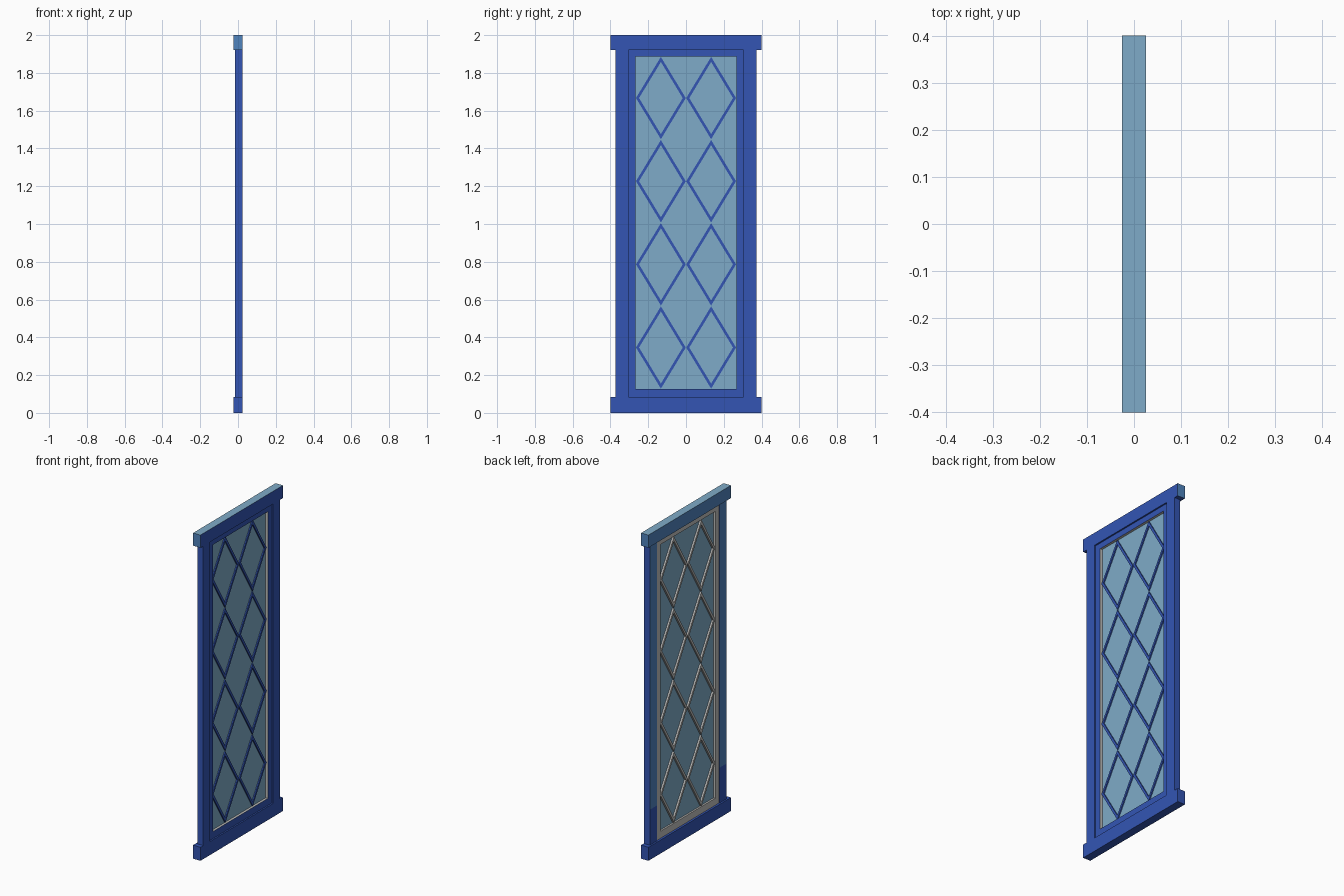
import bpy, bmesh

if "Cube" in bpy.data.objects:
    bpy.data.objects.remove(bpy.data.objects["Cube"])

def srgb(r, g, b):
    f = lambda c: c / 12.92 if c <= 0.04045 else ((c + 0.055) / 1.055) ** 2.4
    return (f(r / 255), f(g / 255), f(b / 255), 1)

def mat(name, rgb):
    m = bpy.data.materials.new(name)
    m.diffuse_color = srgb(*rgb)
    m.use_nodes = True
    m.node_tree.nodes["Principled BSDF"].inputs["Base Color"].default_value = m.diffuse_color
    return m

BLUE = mat("frame blue", (51, 85, 180))
STEEL = mat("steel blue", (80, 132, 190))
PALE = mat("pale glass blue", (127, 171, 200))
GREY = mat("lead grey", (190, 190, 188))

def finish(name, bm, mats, rule=None):
    bmesh.ops.recalc_face_normals(bm, faces=bm.faces)
    if rule:
        for f in bm.faces:
            f.material_index = rule(f.normal, f.calc_center_median())
    me = bpy.data.meshes.new(name)
    bm.to_mesh(me)
    bm.free()
    for m in mats:
        me.materials.append(m)
    ob = bpy.data.objects.new(name, me)
    bpy.context.collection.objects.link(ob)
    return ob

def box(name, x, y, z, mats, rule=None, cuts=()):
    bm = bmesh.new()
    bmesh.ops.create_cube(bm, size=1)
    for v in bm.verts:
        v.co = [lo if c < 0 else hi for c, (lo, hi) in zip(v.co, (x, y, z))]
    for h in cuts:
        bmesh.ops.bisect_plane(bm, geom=bm.verts[:] + bm.edges[:] + bm.faces[:],
                               plane_co=(0, 0, h), plane_no=(0, 0, 1))
    return finish(name, bm, mats, rule)

def add_ring(bm, outer, inner, x0, x1):
    """Hollow four-sided frame in the YZ plane, from x0 to x1."""
    o0, i0, o1, i1 = [[bm.verts.new((x, y, z)) for y, z in loop]
                      for x, loop in ((x0, outer), (x0, inner), (x1, outer), (x1, inner))]
    for k in range(4):
        n = (k + 1) % 4
        for a, b in ((o0, i0), (i0, i1), (i1, o1), (o1, o0)):
            bm.faces.new((a[k], a[n], b[n], b[k]))

def rect(y, z0, z1):
    return [(-y, z0), (y, z0), (y, z1), (-y, z1)]

def diamond(cy, cz, a, b):
    return [(cy - a, cz), (cy, cz - b), (cy + a, cz), (cy, cz + b)]

# Sill and head rails
box("sill", (-0.025, 0.025), (-0.4, 0.4), (0, 0.083), [BLUE])
box("head", (-0.025, 0.025), (-0.4, 0.4), (1.922, 2), [BLUE, STEEL, PALE],
    lambda n, c: 2 if n.z > 0.5 else 1 if n.x < -0.5 or abs(n.y) > 0.5 else 0)

# Side jambs: steel blue on the back except near the sill
for side, y in (("left", (-0.373, -0.305)), ("right", (0.305, 0.373))):
    box(side + "_jamb", (-0.015, 0.025), y, (0.083, 1.922), [BLUE, STEEL],
        lambda n, c: 1 if n.x < -0.5 and c.z > 0.3 else 0, cuts=[0.3])

# Sash: blue on one side, grey on the reveals and the other side
Z0, Z1 = 0.126, 1.887
bm = bmesh.new()
add_ring(bm, rect(0.305, 0.083, 1.922), rect(0.267, Z0, Z1), -0.012, 0.016)
finish("sash", bm, [GREY, BLUE], lambda n, c: 1 if n.x > 0.5 else 0)

# Glass pane
box("glass", (-0.001, 0.001), (-0.27, 0.27), (Z0 - 0.004, Z1 + 0.004), [PALE])

# Diamond lattice: blue layer on +x, deeper grey layer on -x
step = (Z1 - Z0) / 4
for name, x0, x1, m in (("blue_lattice", 0.0, 0.008, BLUE), ("grey_lattice", -0.012, 0.0, GREY)):
    bm = bmesh.new()
    for cy in (-0.133, 0.133):
        for row in range(4):
            cz = Z0 + step * (row + 0.5)
            add_ring(bm, diamond(cy, cz, 0.132, 0.218),
                     diamond(cy, cz, 0.132 * 0.876, 0.218 * 0.876), x0, x1)
    finish(name, bm, [m])
